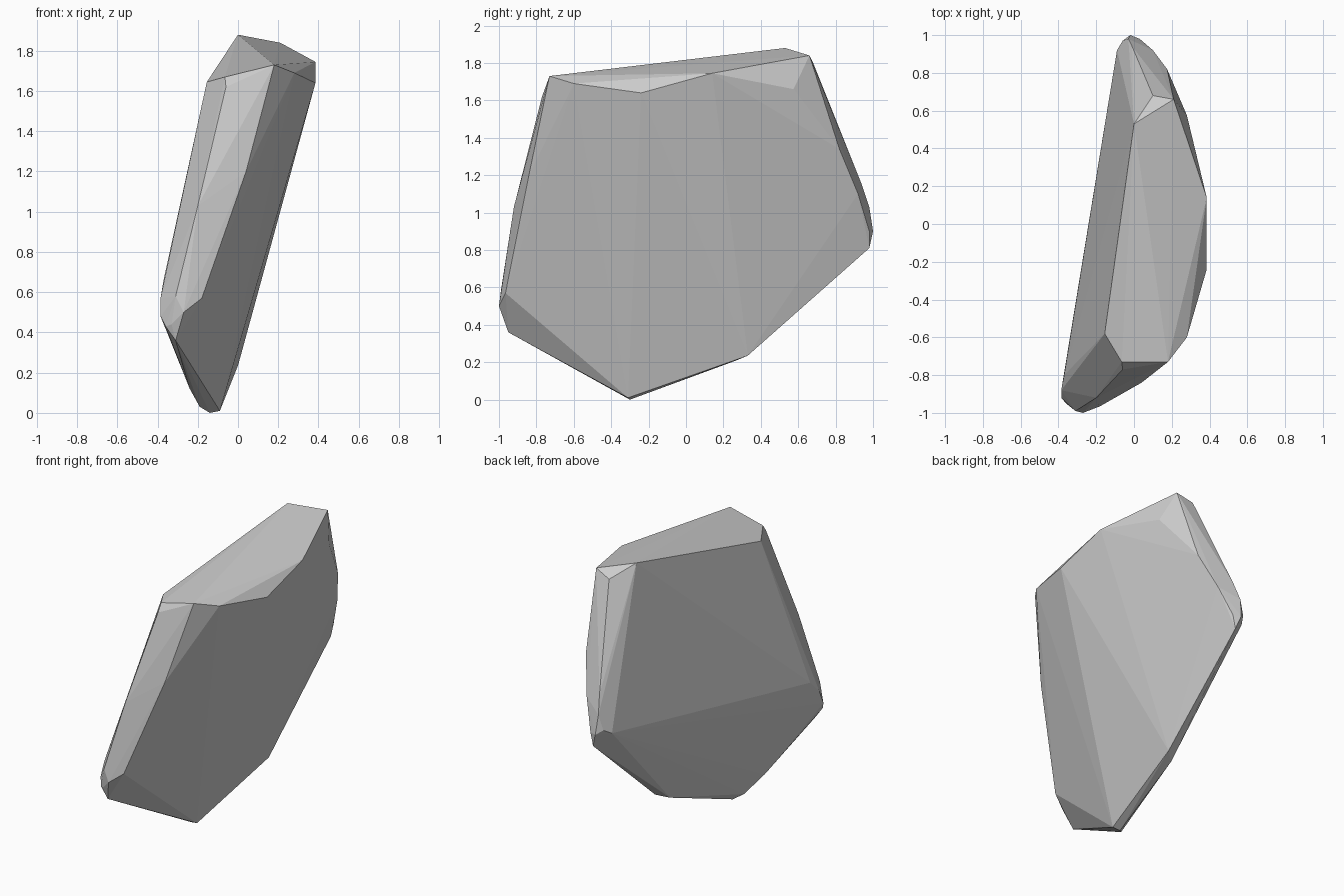
import bpy, bmesh, math

# Key corners of a chiselled stone slab; the facets are their convex hull
top_rim = [(0, .53, 1.88), (.21, .66, 1.84), (.385, .14, 1.745), (.385, -.24, 1.64),
           (.28, -.60, 1.69), (.18, -.73, 1.73), (-.065, -.73, 1.67),
           (-.155, -.58, 1.645), (.10, .68, 1.80), (.28, .575, 1.66)]
back_edge = [(.175, .82, 1.34), (.10, .92, 1.10), (.03, .98, .90), (.01, .98, .81),
             (-.02, 1.0, .90), (-.03, .98, 1.03), (-.06, .97, .93),
             (-.09, .92, .90), (-.01, .94, 1.15)]
bottom_edge = [(0, .33, .235), (-.07, .27, .21), (-.09, -.31, .01), (-.14, -.30, 0),
               (-.19, -.35, .03), (-.24, -.50, .12)]
front_edge = [(-.275, -.93, .39), (-.31, -.95, .36), (-.36, -.95, .43),
              (-.385, -.92, .48), (-.385, -.88, .57), (-.37, -.80, .66),
              (-.33, -.97, .44), (-.27, -1.0, .50), (-.31, -.99, .58),
              (-.18, -.965, .57), (-.05, -.89, .95), (.04, -.84, 1.20),
              (-.20, -.92, 1.03), (-.06, -.77, 1.62)]

bm = bmesh.new()
for p in top_rim + back_edge + bottom_edge + front_edge:
    bm.verts.new(p)
hull = bmesh.ops.convex_hull(bm, input=bm.verts[:])
loose = list({v for v in hull["geom_interior"] + hull["geom_unused"]
              if isinstance(v, bmesh.types.BMVert)})
bmesh.ops.delete(bm, geom=loose, context='VERTS')

# Merge nearly coplanar triangles into broad flat facets
bmesh.ops.dissolve_limit(bm, angle_limit=math.radians(1.5), verts=bm.verts[:], edges=bm.edges[:])
bmesh.ops.recalc_face_normals(bm, faces=bm.faces[:])

mesh = bpy.data.meshes.new("rock_slab")
bm.to_mesh(mesh)
bm.free()
rock = bpy.data.objects.new("rock_slab", mesh)
bpy.context.collection.objects.link(rock)
